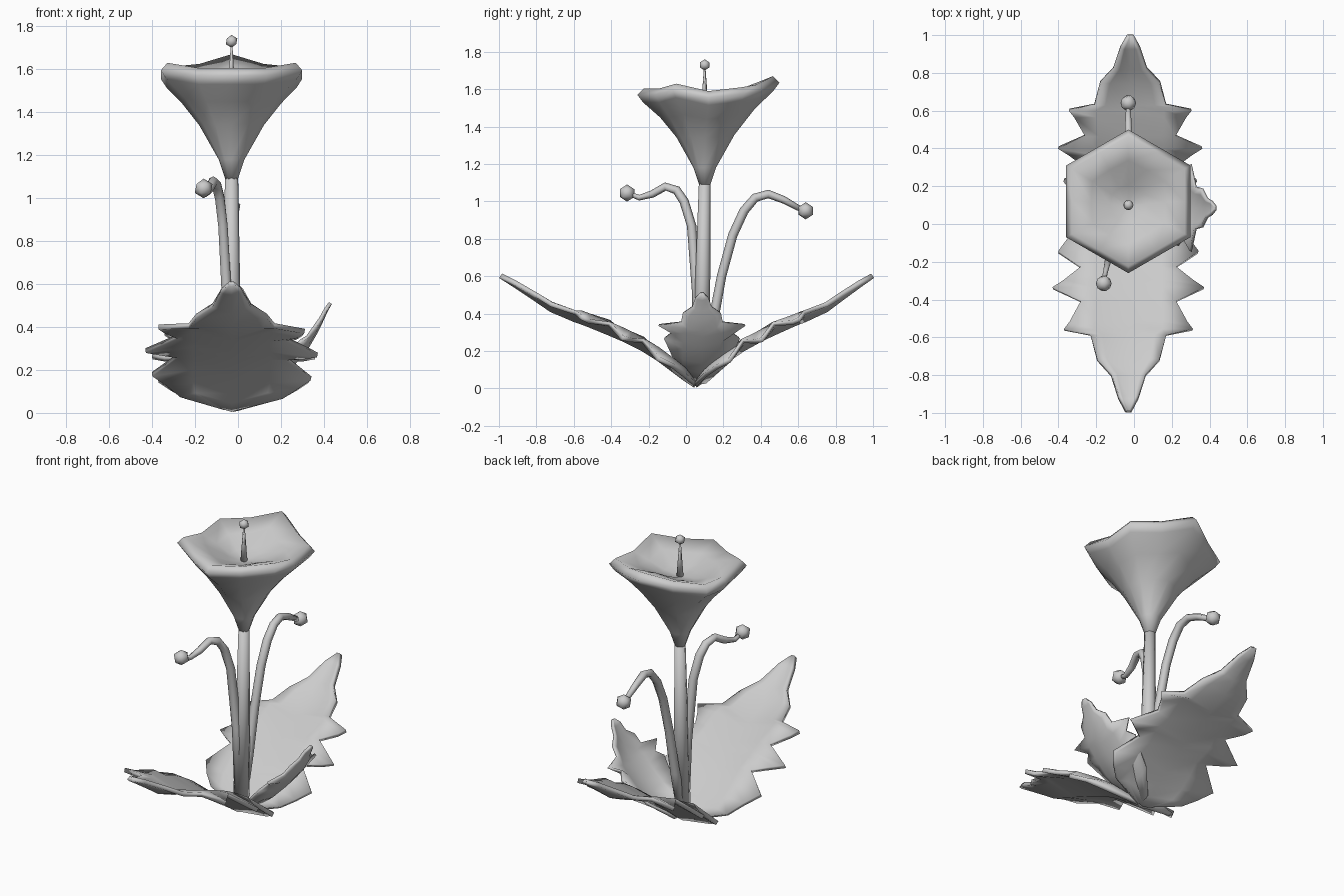
import bpy, bmesh
from math import sin, cos, pi, radians
from mathutils import Vector

if "Cube" in bpy.data.objects:
    bpy.data.objects.remove(bpy.data.objects["Cube"])

CX, CY = -0.03, 0.10   # flower axis


def add_mesh(name, verts, faces, thickness=0):
    me = bpy.data.meshes.new(name)
    me.from_pydata(verts, [], faces)
    bm = bmesh.new()
    bm.from_mesh(me)
    bmesh.ops.recalc_face_normals(bm, faces=bm.faces)
    bm.to_mesh(me)
    bm.free()
    me.polygons.foreach_set("use_smooth", [True] * len(me.polygons))
    ob = bpy.data.objects.new(name, me)
    bpy.context.collection.objects.link(ob)
    if thickness:
        m = ob.modifiers.new("thickness", 'SOLIDIFY')
        m.thickness = thickness
        m.offset = 0
    return ob


def leaf(name, origin, direction, rows, inner, cup, thickness, droop=(0, 0)):
    """rows: distance, midrib height, half width, edge height.
    droop lowers the lobes on each side, growing with their width"""
    d = Vector((*direction, 0))
    side = Vector((-d.y, d.x, 0))
    o = Vector((*origin, 0))
    verts, faces = [], []
    for dist, zm, w, ze in rows:
        wi = min(0.7 * w, inner)
        zi = zm + cup * wi / inner
        f = min(1, max(0, (w - 0.2) / 0.1))
        for s, z in ((-w, ze - droop[0] * f), (-wi, zi), (0, zm), (wi, zi),
                     (w, ze - droop[1] * f)):
            verts.append(o + d * dist + side * s + Vector((0, 0, z)))
    for r in range(len(rows) - 1):
        for c in range(4):
            a = r * 5 + c
            faces.append((a, a + 1, a + 6, a + 5))
    return add_mesh(name, verts, faces, thickness)


def tube(name, pts, radii, sides=8):
    """round tube along a path, with a radius per point"""
    verts, faces = [], []
    pts = [Vector(p) for p in pts]
    n = len(pts)
    for i, p in enumerate(pts):
        t = (pts[min(i + 1, n - 1)] - pts[max(i - 1, 0)]).normalized()
        u = t.cross(Vector((1, 0, 0))).normalized()
        v = t.cross(u)
        for k in range(sides):
            a = 2 * pi * k / sides
            verts.append(p + (u * cos(a) + v * sin(a)) * radii[i])
    for i in range(n - 1):
        for k in range(sides):
            k2 = (k + 1) % sides
            faces.append((i * sides + k, i * sides + k2,
                          (i + 1) * sides + k2, (i + 1) * sides + k))
    faces += [tuple(range(sides)), tuple(range((n - 1) * sides, n * sides))]
    return add_mesh(name, verts, faces)


def ball(name, loc, r):
    bpy.ops.mesh.primitive_ico_sphere_add(subdivisions=1, radius=r, location=loc)
    bpy.context.object.name = name
    bpy.ops.object.shade_smooth()


# Large front and back leaves: lobed outline, cupped towards the base
big = [(0.00, 0.015, 0.04, 0.02), (0.06, 0.055, 0.24, 0.085),
       (0.12, 0.10, 0.31, 0.15), (0.20, 0.16, 0.37, 0.19),
       (0.28, 0.21, 0.25, 0.27), (0.35, 0.245, 0.34, 0.29),
       (0.39, 0.265, 0.40, 0.30), (0.46, 0.295, 0.25, 0.36),
       (0.57, 0.34, 0.31, 0.39), (0.61, 0.355, 0.34, 0.41),
       (0.64, 0.365, 0.20, 0.405), (0.77, 0.42, 0.165, 0.45),
       (0.85, 0.475, 0.09, 0.50), (0.97, 0.555, 0.05, 0.57),
       (1.04, 0.60, 0.012, 0.605)]
leaf("front_leaf", (CX, 0.05), (0, -1), big, 0.18, 0.05, 0.025, (0.01, 0.03))
leaf("back_leaf", (CX + 0.01, 0.05), (0, 1),
     [(d * 0.91, z, w * 0.95, e) for d, z, w, e in big],
     0.18, 0.04, 0.025, (0.04, 0.04))

# Small right leaf
small = [(0.00, 0.03, 0.03, 0.05), (0.10, 0.09, 0.14, 0.14),
         (0.17, 0.14, 0.17, 0.21), (0.23, 0.20, 0.20, 0.27),
         (0.26, 0.23, 0.16, 0.30), (0.30, 0.28, 0.23, 0.34),
         (0.325, 0.31, 0.11, 0.355), (0.36, 0.37, 0.10, 0.405),
         (0.385, 0.42, 0.05, 0.44), (0.41, 0.475, 0.035, 0.485),
         (0.43, 0.51, 0.01, 0.51)]
leaf("right_leaf", (0, 0.085), (1, 0), small, 0.10, 0.02, 0.016)

# Main stem
tube("flower_stem", [(CX, 0.075, 0.09), (CX, 0.09, 0.6), (CX, CY, 1.13)],
     [0.045, 0.04, 0.03])

# Curved bud stems with buds
tube("front_bud_stem",
     [(-0.03, 0.06, 0.10), (-0.05, 0.06, 0.5), (-0.07, 0.03, 0.87),
      (-0.085, -0.01, 1.0), (-0.10, -0.05, 1.06), (-0.115, -0.11, 1.08),
      (-0.135, -0.18, 1.04), (-0.15, -0.25, 1.02), (-0.16, -0.30, 1.04)],
     [0.03, 0.027, 0.025, 0.025, 0.024, 0.022, 0.02, 0.015, 0.013], 6)
ball("front_bud", (-0.16, -0.315, 1.045), 0.046)
tube("back_bud_stem",
     [(-0.03, 0.09, 0.11), (-0.025, 0.14, 0.33), (-0.02, 0.19, 0.6),
      (-0.02, 0.25, 0.82), (-0.02, 0.31, 0.95), (-0.02, 0.37, 1.02),
      (-0.025, 0.44, 1.04), (-0.03, 0.52, 1.01), (-0.03, 0.62, 0.955)],
     [0.03, 0.027, 0.025, 0.025, 0.025, 0.024, 0.023, 0.02, 0.014], 6)
ball("back_bud", (-0.03, 0.64, 0.95), 0.046)

# Trumpet flower: twelve-sided rings blending from round to a hexagon rim
# ring: radius, height, hexagon blend
rings = [(0.03, 1.09, 0), (0.06, 1.18, 0), (0.155, 1.345, 0.2),
         (0.25, 1.455, 0.6), (0.35, 1.54, 1), (0.38, 1.58, 1),
         (0.345, 1.615, 1), (0.22, 1.575, 0.8), (0.10, 1.53, 0.3),
         (0.025, 1.51, 0)]
# wavy rim: height offset per direction, starting at the back tip
half = [0.055, 0.01, -0.005, -0.025, 0.015, -0.01, -0.01]
wave = half + half[-2:0:-1]
verts, faces = [], []
for r, z, h in rings:
    for k in range(12):
        a = pi / 2 + radians(30) * k
        rr = r * (1 - 0.134 * h * (k % 2))
        verts.append((CX + rr * cos(a), CY + rr * sin(a) + 0.02 * h,
                      z + h * wave[k]))
for i in range(len(rings) - 1):
    for k in range(12):
        k2 = (k + 1) % 12
        faces.append((i * 12 + k, i * 12 + k2, i * 12 + 12 + k2, i * 12 + 12 + k))
faces += [tuple(range(12)), tuple(range(len(verts) - 12, len(verts)))]
add_mesh("trumpet_flower", verts, faces)

# Pistil with tip
tube("pistil", [(CX, CY, 1.50), (CX, CY, 1.72)], [0.02, 0.004], 6)
ball("pistil_tip", (CX, CY, 1.73), 0.03)
